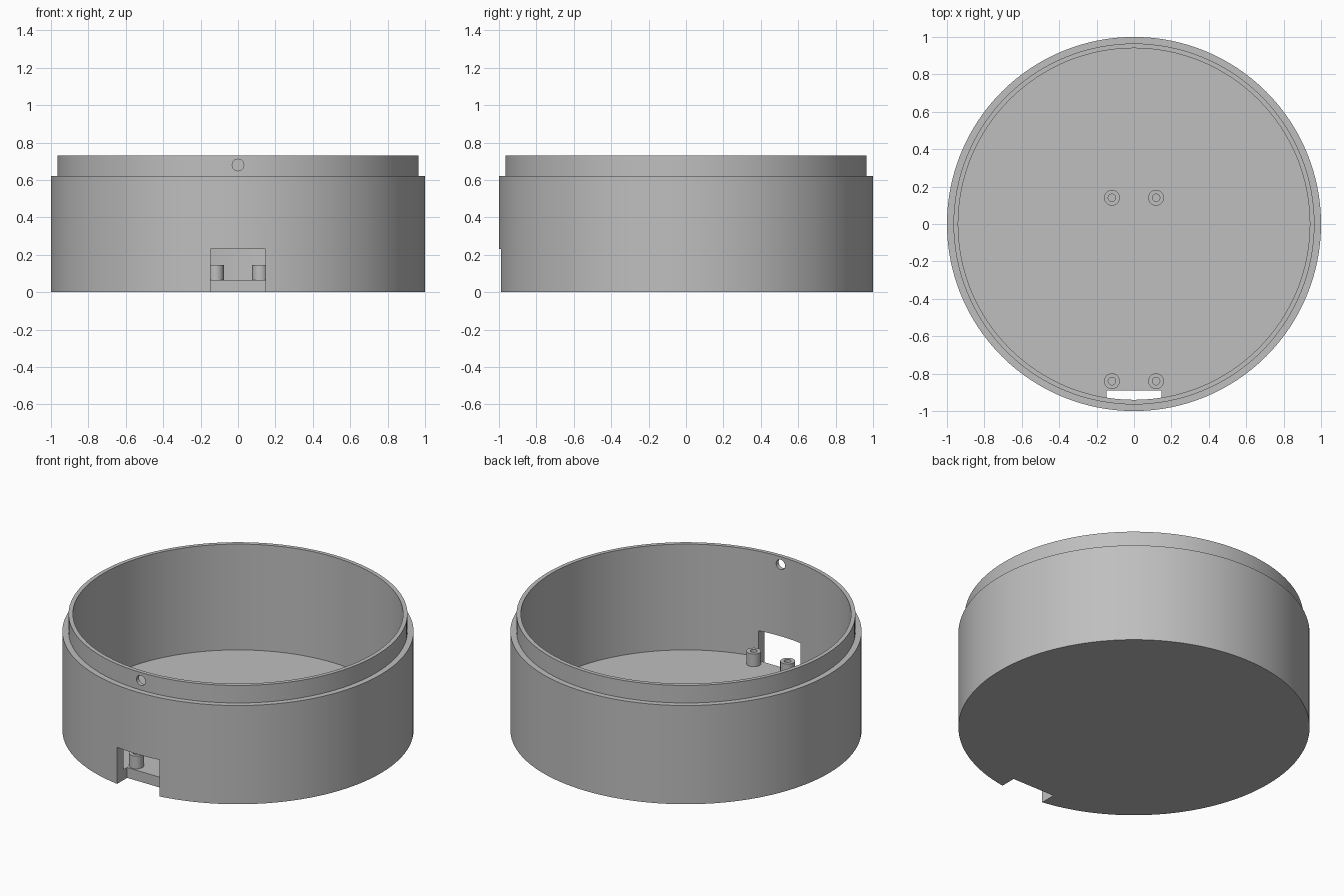
import bpy
import bmesh
from math import pi, radians
from mathutils import Vector, Matrix

if "Cube" in bpy.data.objects:
    bpy.data.objects.remove(bpy.data.objects["Cube"], do_unlink=True)

grey = bpy.data.materials.new("plain grey")
grey.use_nodes = True
colour = (0.52, 0.52, 0.52, 1)
grey.diffuse_color = colour
grey.node_tree.nodes["Principled BSDF"].inputs["Base Color"].default_value = colour


def add_object(name, bm):
    bmesh.ops.recalc_face_normals(bm, faces=bm.faces)
    mesh = bpy.data.meshes.new(name)
    bm.to_mesh(mesh)
    bm.free()
    mesh.materials.append(grey)
    obj = bpy.data.objects.new(name, mesh)
    bpy.context.collection.objects.link(obj)
    return obj


def lathe(name, profile, steps, location=(0, 0, 0), closed=False):
    """Revolve a list of (radius, height) points about the z axis."""
    bm = bmesh.new()
    verts = [bm.verts.new((r, 0, z)) for r, z in profile]
    pairs = list(zip(verts, verts[1:]))
    if closed:
        pairs.append((verts[-1], verts[0]))
    edges = [bm.edges.new(p) for p in pairs]
    bmesh.ops.spin(bm, geom=verts + edges, cent=(0, 0, 0), axis=(0, 0, 1),
                   angle=2 * pi, steps=steps)
    bmesh.ops.remove_doubles(bm, verts=bm.verts, dist=0.0001)
    obj = add_object(name, bm)
    obj.location = location
    return obj


def smooth(obj):
    bpy.ops.object.select_all(action='DESELECT')
    obj.select_set(True)
    bpy.context.view_layer.objects.active = obj
    bpy.ops.object.shade_smooth_by_angle(angle=radians(30))


def cut(obj, cutter):
    """Subtract the cutter for good, then discard it."""
    mod = obj.modifiers.new("cut", 'BOOLEAN')
    mod.operation = 'DIFFERENCE'
    mod.solver = 'EXACT'
    mod.object = cutter
    bpy.context.view_layer.update()
    graph = bpy.context.evaluated_depsgraph_get()
    mesh = bpy.data.meshes.new_from_object(obj.evaluated_get(graph))
    obj.modifiers.clear()
    obj.data = mesh
    bpy.data.objects.remove(cutter, do_unlink=True)


# Round tub with floor, wall and a stepped lip for a lid
floor_top = 0.065
tub = lathe("round_tub", [
    (0, 0), (1, 0), (1, 0.62), (0.965, 0.62), (0.965, 0.73),
    (0.94, 0.73), (0.94, floor_top), (0, floor_top)], 128)

# Rectangular port through the front wall and floor edge
bm = bmesh.new()
bmesh.ops.create_cube(bm, size=1, matrix=Matrix.LocRotScale(
    Vector((0, -1.04, 0.065)), None, Vector((0.295, 0.3, 0.33))))
cut(tub, add_object("port_cutter", bm))

# Small screw hole through the front of the lip
bm = bmesh.new()
bmesh.ops.create_cone(bm, cap_ends=True, segments=32, radius1=0.031,
                      radius2=0.031, depth=0.3,
                      matrix=Matrix.Translation((0, -0.95, 0.68))
                      @ Matrix.Rotation(pi / 2, 4, 'X'))
cut(tub, add_object("hole_cutter", bm))
smooth(tub)

# Four hollow standoffs on the floor
for row, y in (("front", -0.84), ("back", 0.14)):
    for side, x in (("left", 0.118), ("right", -0.118)):
        post = lathe(f"{row}_{side}_standoff", [
            (0.02, -0.01), (0.042, -0.01), (0.042, 0.08), (0.02, 0.08)],
            32, (x, y, floor_top), closed=True)
        smooth(post)
